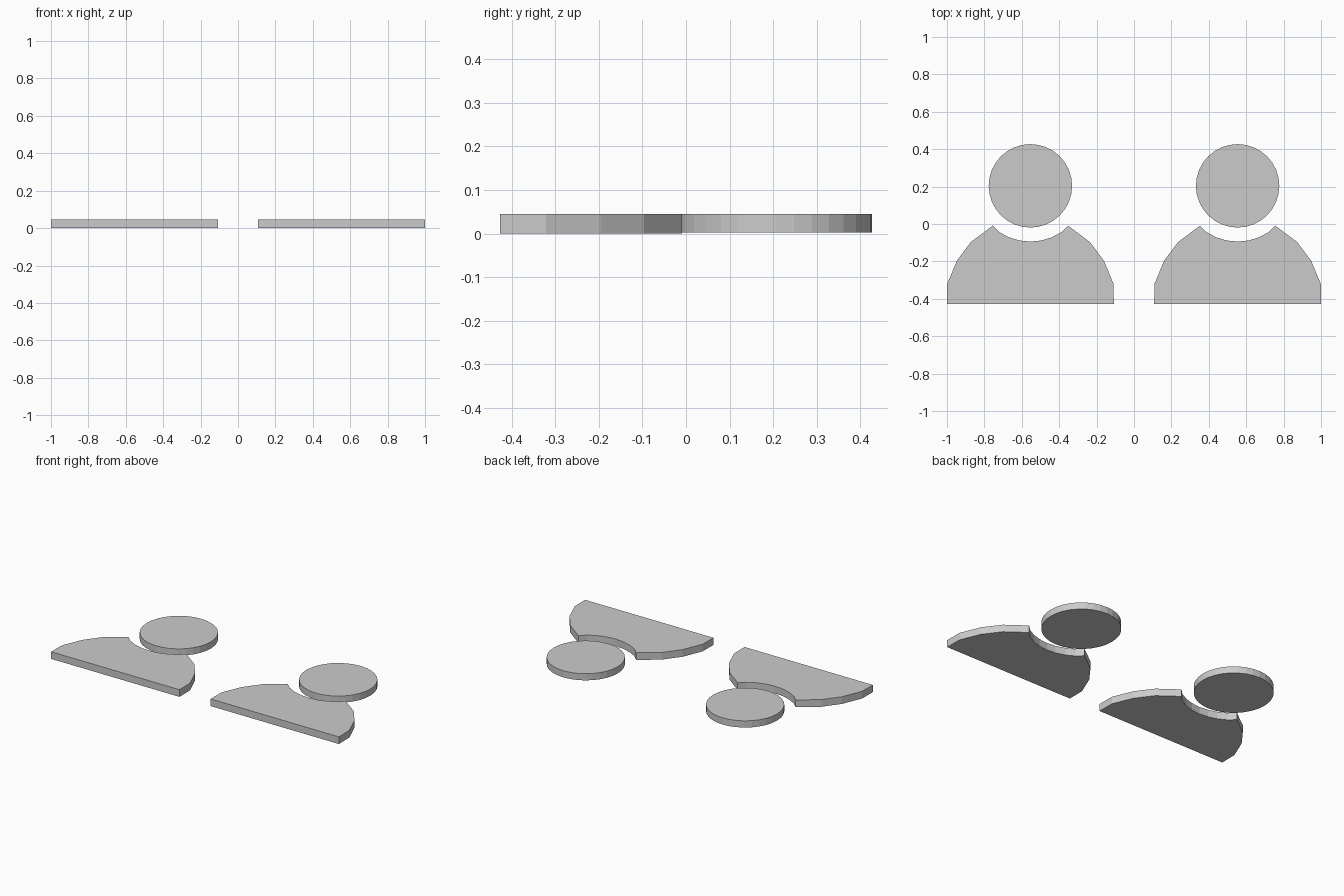
import bpy, bmesh
from math import sin, cos, radians

if "Cube" in bpy.data.objects:
    bpy.data.objects.remove(bpy.data.objects["Cube"])

TOP = 0.045
HEAD_Y, HEAD_R, COLLAR_R = 0.204, 0.223, 0.298


def slab(name, outline, x, z0, z1):
    """Extrude a closed outline into a flat plate."""
    bm = bmesh.new()
    face = bm.faces.new([bm.verts.new((px + x, py, z0)) for px, py in outline])
    ext = bmesh.ops.extrude_face_region(bm, geom=[face])
    verts = [v for v in ext["geom"] if isinstance(v, bmesh.types.BMVert)]
    bmesh.ops.translate(bm, verts=verts, vec=(0, 0, z1 - z0))
    bmesh.ops.recalc_face_normals(bm, faces=bm.faces)
    mesh = bpy.data.meshes.new(name)
    bm.to_mesh(mesh)
    bm.free()
    obj = bpy.data.objects.new(name, mesh)
    bpy.context.collection.objects.link(obj)
    return obj


# Head: 32-sided disc
head = [(HEAD_R * cos(radians(a * 11.25)), HEAD_Y + HEAD_R * sin(radians(a * 11.25)))
        for a in range(32)]

# Shoulders: faceted side profile, mirrored, with a collar arc around the head
side = [(0.446, -0.427), (0.445, -0.321), (0.393, -0.196), (0.318, -0.096), (0.201, -0.009)]
collar = [(COLLAR_R * sin(radians(a)), HEAD_Y - COLLAR_R * cos(radians(a)))
          for a in (33.75, 22.5, 11.25, 0, -11.25, -22.5, -33.75)]
body = side + collar + [(-x, y) for x, y in reversed(side)]

# Two identical figures
for label, x in (("left", -0.554), ("right", 0.554)):
    slab(label + "_head", head, x, 0.003, TOP)
    slab(label + "_shoulders", body, x, 0.0, TOP)
